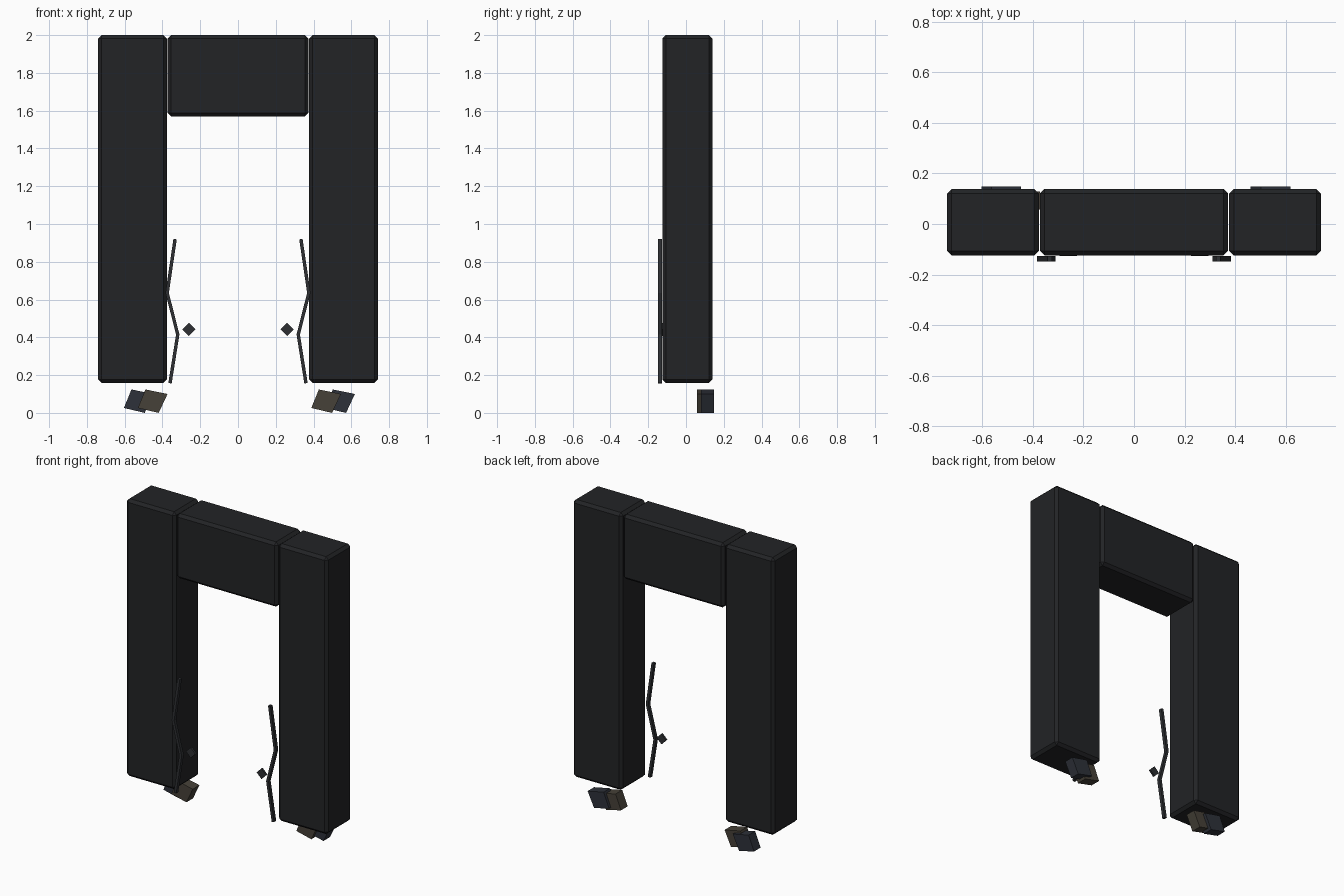
import bpy
import bmesh
from mathutils import Vector

if "Cube" in bpy.data.objects:
    bpy.data.objects.remove(bpy.data.objects["Cube"])


def material(name, r, g, b):
    m = bpy.data.materials.new(name)
    m.diffuse_color = (r, g, b, 1)
    m.use_nodes = True
    m.node_tree.nodes["Principled BSDF"].inputs["Base Color"].default_value = m.diffuse_color
    return m


stone = material("dark_stone", 0.016, 0.017, 0.019)
crack_mat = material("crack_grey", 0.026, 0.028, 0.032)
slate = material("slate", 0.027, 0.031, 0.042)
brown = material("brown_stone", 0.062, 0.053, 0.04)


def finish(bm, name, mat):
    bmesh.ops.recalc_face_normals(bm, faces=bm.faces)
    me = bpy.data.meshes.new(name)
    bm.to_mesh(me)
    bm.free()
    me.materials.append(mat)
    ob = bpy.data.objects.new(name, me)
    bpy.context.collection.objects.link(ob)
    return ob


def prism(name, outline, y0, y1, mat, bevel=0):
    """Extrude an x-z outline from y0 to y1."""
    bm = bmesh.new()
    face = bm.faces.new([bm.verts.new((x, y0, z)) for x, z in outline])
    ext = bmesh.ops.extrude_face_region(bm, geom=[face])
    verts = [v for v in ext["geom"] if isinstance(v, bmesh.types.BMVert)]
    bmesh.ops.translate(bm, verts=verts, vec=(0, y1 - y0, 0))
    ob = finish(bm, name, mat)
    if bevel:
        mod = ob.modifiers.new("chamfer", 'BEVEL')
        mod.width = bevel
        mod.segments = 1
    return ob


def block(name, x0, x1, z0, z1):
    return prism(name, [(x0, z0), (x1, z0), (x1, z1), (x0, z1)],
                 -0.125, 0.139, stone, 0.018)


def strip(path, half):
    """Constant-width outline around a zigzag path."""
    pts = [Vector(p) for p in path]
    left, right = [], []
    for i, p in enumerate(pts):
        d = (pts[min(i + 1, len(pts) - 1)] - pts[max(i - 1, 0)]).normalized()
        n = Vector((-d.y, d.x)) * half
        left.append(p + n)
        right.append(p - n)
    return left + right[::-1]


# Lintel across the top
block("lintel", -0.372, 0.372, 1.57, 2.0)

crack_path = [(0.333, 0.92), (0.375, 0.635), (0.319, 0.415), (0.36, 0.157)]
chunk = [(-0.49, 0.124), (-0.373, 0.1), (-0.42, 0.0), (-0.53, 0.026)]

for side, s in (("left", -1), ("right", 1)):
    # Pillar
    x0, x1 = sorted((s * 0.74, s * 0.377))
    block(side + "_pillar", x0, x1, 0.158, 2.0)
    # Zigzag crack and small diamond chip
    path = [(s * x, z) for x, z in crack_path]
    prism(side + "_crack", strip(path, 0.009), -0.148, -0.126, crack_mat)
    cx, cz, r = s * 0.26, 0.442, 0.035
    prism(side + "_chip", [(cx - r, cz), (cx, cz - r), (cx + r, cz), (cx, cz + r)],
          -0.126, -0.113, crack_mat)
    # Two rubble chunks under the pillar
    dx = 0 if s < 0 else 0.918
    prism(side + "_brown_rubble", [(x + dx, z) for x, z in chunk],
          0.058, 0.128, brown)
    prism(side + "_slate_rubble", [(x + dx + s * 0.074, z) for x, z in chunk],
          0.08, 0.148, slate)
